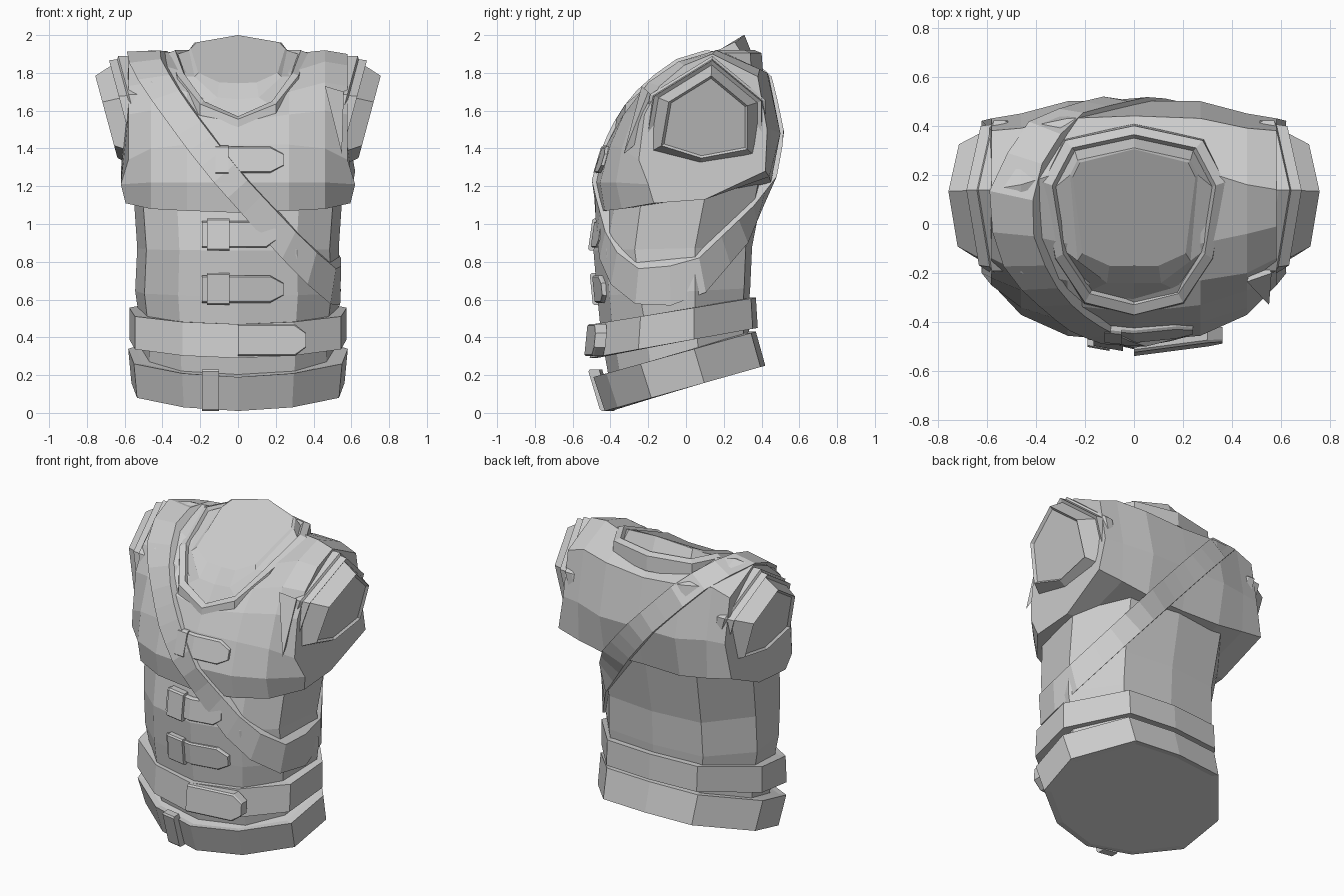
import bpy, bmesh, math
from mathutils import Vector
from mathutils.bvhtree import BVHTree

if "Cube" in bpy.data.objects:
    bpy.data.objects.remove(bpy.data.objects["Cube"])

grey = bpy.data.materials.new("light grey")
grey.diffuse_color = (0.6, 0.6, 0.6, 1)
grey.use_nodes = True
grey.node_tree.nodes["Principled BSDF"].inputs["Base Color"].default_value = grey.diffuse_color


def build(name, verts, faces):
    bm = bmesh.new()
    vs = [bm.verts.new(v) for v in verts]
    for f in faces:
        bm.faces.new([vs[i] for i in f])
    bmesh.ops.recalc_face_normals(bm, faces=bm.faces)
    me = bpy.data.meshes.new(name)
    bm.to_mesh(me)
    bm.free()
    ob = bpy.data.objects.new(name, me)
    bpy.context.collection.objects.link(ob)
    me.materials.append(grey)
    return ob


def loft(name, rings, caps=True, loop=False):
    n, m = len(rings[0]), len(rings)
    verts = [p for r in rings for p in r]
    faces = []
    for k in range(m if loop else m - 1):
        a, b = k * n, (k + 1) % m * n
        faces += [(a + i, a + (i + 1) % n, b + (i + 1) % n, b + i) for i in range(n)]
    if caps and not loop:
        faces += [tuple(range(n)), tuple(range((m - 1) * n, m * n))]
    return build(name, verts, faces)


def mirror_ring(half):
    """Half outline from the front centre to the back centre, mirrored in x."""
    return half + [(-p[0],) + tuple(p[1:]) for p in reversed(half[1:-1])]


# Abdomen: stacked rings, each (width scale, front y, back y, front z, back z, corner depth)
def body_ring(w, yf, yb, zf, zb, c):
    plan = [(0, 0), (.32, .08), (.50, c), (.55, .64), (.34, .96), (0, 1)]
    return mirror_ring([(x * w, yf + (yb - yf) * t, zf + (zb - zf) * t) for x, t in plan])


abdomen = loft("abdomen", [body_ring(*a) for a in (
    (.93, -.39, .34, .08, .30, .30), (.95, -.45, .33, .42, .54, .30), (.99, -.47, .34, .62, .66, .28),
    (.97, -.49, .35, .86, .88, .26), (1.01, -.44, .42, 1.12, 1.24, .24))])

# Chest: side slices (x, then y/z outline from front hem over the top to back and underside)
slices = [
    (0, [(-.46, 1.06), (-.48, 1.22), (-.42, 1.42), (-.36, 1.54), (-.26, 1.58),
         (-.12, 1.64), (.26, 1.86), (.44, 1.78), (.50, 1.48), (.44, 1.22), (.10, 1.15)]),
    (.27, [(-.43, 1.07), (-.455, 1.22), (-.40, 1.42), (-.33, 1.58), (-.23, 1.70),
           (-.08, 1.80), (.22, 1.90), (.43, 1.80), (.50, 1.48), (.45, 1.22), (.10, 1.15)]),
    (.46, [(-.34, 1.08), (-.37, 1.22), (-.34, 1.40), (-.27, 1.60), (-.20, 1.75),
           (-.04, 1.86), (.16, 1.92), (.39, 1.82), (.45, 1.50), (.44, 1.25), (.10, 1.14)]),
    (.62, [(-.17, 1.11), (-.20, 1.21), (-.25, 1.34), (-.22, 1.58), (-.14, 1.73),
           (-.01, 1.84), (.14, 1.90), (.38, 1.78), (.43, 1.50), (.42, 1.28), (.10, 1.13)])]


def chest_slice(side, x, pts):
    # the end slice narrows above the underarm and at the hem
    return [(side * (x if x < .6 or 1.15 < z < 1.3 else .58 + (.015 if z < 1.15 else 0)), y, z) for y, z in pts]


chest = loft("chest", [chest_slice(-1, *a) for a in reversed(slices[1:])] + [chest_slice(1, *a) for a in slices])

# Sleeves: stepped, tapering hexagons with a leaning end cap
hexa = [(.14, 1.90), (-.20, 1.69), (-.26, 1.34), (.06, 1.24), (.43, 1.31), (.43, 1.66)]


def sleeve_ring(side, x, k):
    out = []
    for y, z in hexa:
        y, z = .12 + (y - .12) * k, 1.56 + (z - 1.56) * k
        out.append((side * (x + .27 * (z - 1.56)), y, z))
    return out


for side, label in ((-1, "left"), (1, "right")):
    loft(label + "_sleeve", [sleeve_ring(side, x, k) for x, k in (
        (.40, .80), (.50, .97), (.545, .97), (.555, .92), (.60, .90), (.59, .83), (.695, .66), (.68, .62))])

# Collar: band round the neck, closed by a plug rising to a peak at the back
rim = [(0, -.37, 1.55), (.20, -.32, 1.63), (.32, -.14, 1.78),
       (.37, .17, 1.90), (.28, .34, 1.90), (0, .40, 1.90)]
neck = [(0, -.24, 1.66), (.11, -.24, 1.67), (.23, -.15, 1.78),
        (.26, .20, 1.92), (.23, .26, 1.96), (0, .31, 2.0)]
top = [(0, -.17, 1.745), (.10, -.17, 1.75), (.21, -.12, 1.80),
       (.25, .19, 1.93), (.22, .25, 1.96), (0, .305, 2.0)]


def rim_ring(k, dz):
    return mirror_ring([(x * k, .04 + (y - .04) * k, z + dz) for x, y, z in rim])


loft("collar", [rim_ring(1.02, -.09), rim_ring(1, .005), rim_ring(.90, .02), rim_ring(.86, .0),
                mirror_ring(neck), mirror_ring(top)])

# Belts: tilted polygon bands
belt_plan = [(0, 0), (.29, .08), (.54, .29), (.57, .62), (.32, .97), (0, 1)]


def belt(name, low, high):
    rings = []
    for (yf, yb, zf, zb, w), k in ((low, .92), (low, 1), (high, 1), (high, .92)):
        mid = (yf + yb) / 2
        rings.append(mirror_ring([(x * w * k, mid + (yf + (yb - yf) * t - mid) * k,
                                   zf + (zb - zf) * t) for x, t in belt_plan]))
    loft(name, rings)


belt("lower_belt", (-.43, .42, .01, .25, .99), (-.49, .37, .19, .43, 1.02))
belt("upper_belt", (-.51, .38, .29, .45, 1.01), (-.49, .37, .47, .61, 1.01))

# Shoulder strap: wrapped round the body along a slanted plane
verts, polys = [], []
for ob in (abdomen, chest):
    o = len(verts)
    verts += [v.co.copy() for v in ob.data.vertices]
    polys += [[o + i for i in p.vertices] for p in ob.data.polygons]
tree = BVHTree.FromPolygons(verts, polys)
along = Vector((1.05, -.2, -1.25)).normalized()
back = Vector((0, 1, .27))
normal = along.cross(back).normalized()
if normal.z < 0:
    normal.negate()
back = normal.cross(along).normalized()
centre = Vector((0, .02, 1.32))
N = 30


def wrap(offset):
    c = centre + normal * offset
    dirs = [along * math.cos(math.tau * i / N) + back * math.sin(math.tau * i / N) for i in range(N)]
    r = []
    for d in dirs:
        # highest surface across the neighbouring half width
        hits = [tree.ray_cast(c + normal * e + d * 3, -d)[0] for e in (-.02, 0, .02)]
        r.append(max([(h - c).dot(d) for h in hits if h] or [.5]))
    ca = math.cos(math.tau / N)
    for _ in range(60):     # pull the strap taut over hollows
        for i in range(N):
            p, q = r[i - 1], r[(i + 1) % N]
            r[i] = max(r[i], 2 * p * q * ca / (p + q))
    return c, dirs, r


(c0, dirs, r0), (c1, _, r1) = wrap(-.07), wrap(.07)
loft("shoulder_strap", [[c0 + d * (a - .04), c0 + d * (a + .02), c1 + d * (b + .02), c1 + d * (b - .04)]
                        for d, a, b in zip(dirs, r0, r1)], loop=True)


# Front straps and buckles: small plates following the body's curve
def plate(name, x0, x1, zc, h, y, lean=0, tip=0, thick=.06, bend=.18):
    xs = sorted({x0, x1 - tip, x1} | ({0} if x0 < 0 < x1 - tip else set()))
    rings = []
    for x in xs:
        hh = h / 2 * (.45 if tip and x == x1 else 1)
        ring = []
        for dy, s, k in ((thick, -1, 1), (.01, -1, 1), (0, -1, .9), (0, 1, .9), (.01, 1, 1), (thick, 1, 1)):
            z = s * hh * k
            ring.append((x, y + bend * abs(x) + dy + lean * z, zc + z))
        rings.append(ring)
    loft(name, rings)


plate("chest_tongue", -.05, .24, 1.34, .14, -.465, lean=.3, tip=.07, bend=.1)
plate("chest_buckle", -.12, -.05, 1.34, .15, -.475, lean=.3, bend=.1)
plate("middle_tongue", -.19, .20, .945, .14, -.495, lean=.14, tip=.05)
plate("middle_buckle", -.165, -.045, .945, .17, -.515, lean=.14)
plate("low_tongue", -.19, .24, .655, .145, -.49, lean=-.1, tip=.07)
plate("low_buckle", -.165, -.045, .655, .17, -.51, lean=-.1)
plate("belt_tongue", 0, .36, .385, .17, -.53, lean=.1, tip=.06, bend=.13)
plate("belt_loop", -.19, -.10, .12, .22, -.505, lean=-.3)

# Folded flap of cloth beside the right armhole
build("armhole_fold", [(.46, -.235, 1.73), (.56, -.20, 1.70), (.55, -.33, 1.37), (.50, -.08, 1.58)],
      [(0, 1, 2), (0, 2, 3), (1, 3, 2), (0, 3, 1)])
